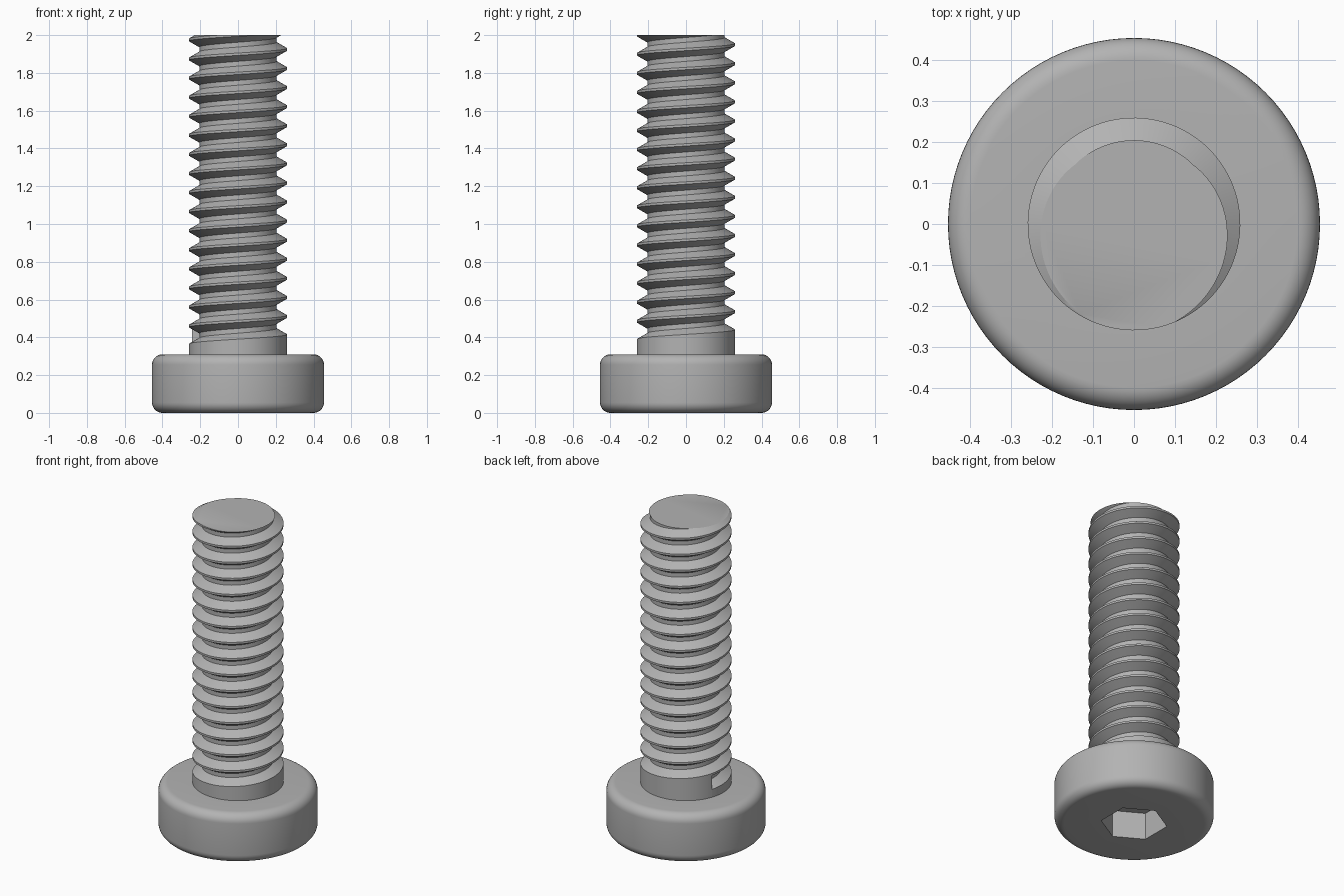
import bpy, bmesh, math
from math import pi, sin, cos, tau

old = bpy.data.objects.get("Cube")
if old:
    bpy.data.objects.remove(old, do_unlink=True)

SEGS = 96
PITCH = 0.101
MAJOR, MINOR = 0.26, 0.205
HEAD_R, HEAD_H, FILLET = 0.455, 0.31, 0.055
TOP = 2.0

steel = bpy.data.materials.new("grey steel")
steel.use_nodes = True
grey = (0.45, 0.45, 0.45, 1)
steel.diffuse_color = grey
steel.node_tree.nodes["Principled BSDF"].inputs["Base Color"].default_value = grey


def finish(bm, name):
    mesh = bpy.data.meshes.new(name)
    bm.to_mesh(mesh)
    bm.free()
    obj = bpy.data.objects.new(name, mesh)
    bpy.context.collection.objects.link(obj)
    mesh.materials.append(steel)
    bpy.ops.object.select_all(action="DESELECT")
    obj.select_set(True)
    bpy.context.view_layer.objects.active = obj
    bpy.ops.object.shade_smooth_by_angle(angle=math.radians(30))


def polar(r, a, z):
    return (r * cos(a), r * sin(a), z)


def circle(r):
    return lambda a: r


def hexagon(corner):
    # Corners lie on the y axis and every 60 degrees from it
    return lambda a: corner * cos(pi / 6) / cos((a - pi / 6) % (pi / 3) - pi / 6)


# Head: stacked rings from the socket floor, around the rim, to the upper face
socket = hexagon(0.19)
rings = [(socket, 0.17), (socket, 0)]
for centre_z, start in ((FILLET, -pi / 2), (HEAD_H - FILLET, 0)):
    for i in range(9):
        t = start + i * pi / 16
        rings.append((circle(HEAD_R - FILLET + FILLET * cos(t)), centre_z + FILLET * sin(t)))
rings.append((circle(MINOR), HEAD_H))

bm = bmesh.new()
loops = []
for radius, z in rings:
    angles = [tau * j / SEGS for j in range(SEGS)]
    loops.append([bm.verts.new(polar(radius(a), a, z)) for a in angles])
for low, high in zip(loops, loops[1:]):
    for j in range(SEGS):
        k = (j + 1) % SEGS
        bm.faces.new((low[j], low[k], high[k], high[j]))
bm.faces.new(loops[0][::-1])
finish(bm, "socket_head")

# Threaded shank: one groove profile swept up a right-handed helix
START = math.radians(160)
TURNS = 17
first_crest = TOP - PITCH * 16 + PITCH * (START - 1.5 * pi) / tau
profile = [(MAJOR, 1 / 16), (MINOR, 3 / 8), (MINOR, 5 / 8), (MAJOR, 15 / 16), (MAJOR, 17 / 16)]

bm = bmesh.new()
columns, feet = [], []
for j in range(SEGS * TURNS + 1):
    a = START + tau * j / SEGS
    base = first_crest + PITCH * j / SEGS
    columns.append([bm.verts.new(polar(r, a, base + PITCH * p)) for r, p in profile])
    if j <= SEGS:
        feet.append(bm.verts.new(polar(MAJOR, a, HEAD_H - 0.01)))
for j, (a, b) in enumerate(zip(columns, columns[1:])):
    for i in range(len(profile) - 1):
        bm.faces.new((a[i], b[i], b[i + 1], a[i + 1]))
    # Plain neck below the first turn
    if j < SEGS:
        bm.faces.new((feet[j], feet[j + 1], b[0], a[0]))
# Wall where the groove begins
bm.faces.new(columns[0][:4])
bmesh.ops.remove_doubles(bm, verts=bm.verts, dist=1e-5)

# Flat tip
cut = bmesh.ops.bisect_plane(bm, geom=bm.verts[:] + bm.edges[:] + bm.faces[:], dist=1e-6,
                             plane_co=(0, 0, TOP), plane_no=(0, 0, 1), clear_outer=True)
rim = [e for e in cut["geom_cut"] if isinstance(e, bmesh.types.BMEdge)]
for face in bmesh.ops.edgeloop_fill(bm, edges=rim)["faces"]:
    face.normal_update()
    if face.normal.z < 0:
        face.normal_flip()
finish(bm, "threaded_shank")
